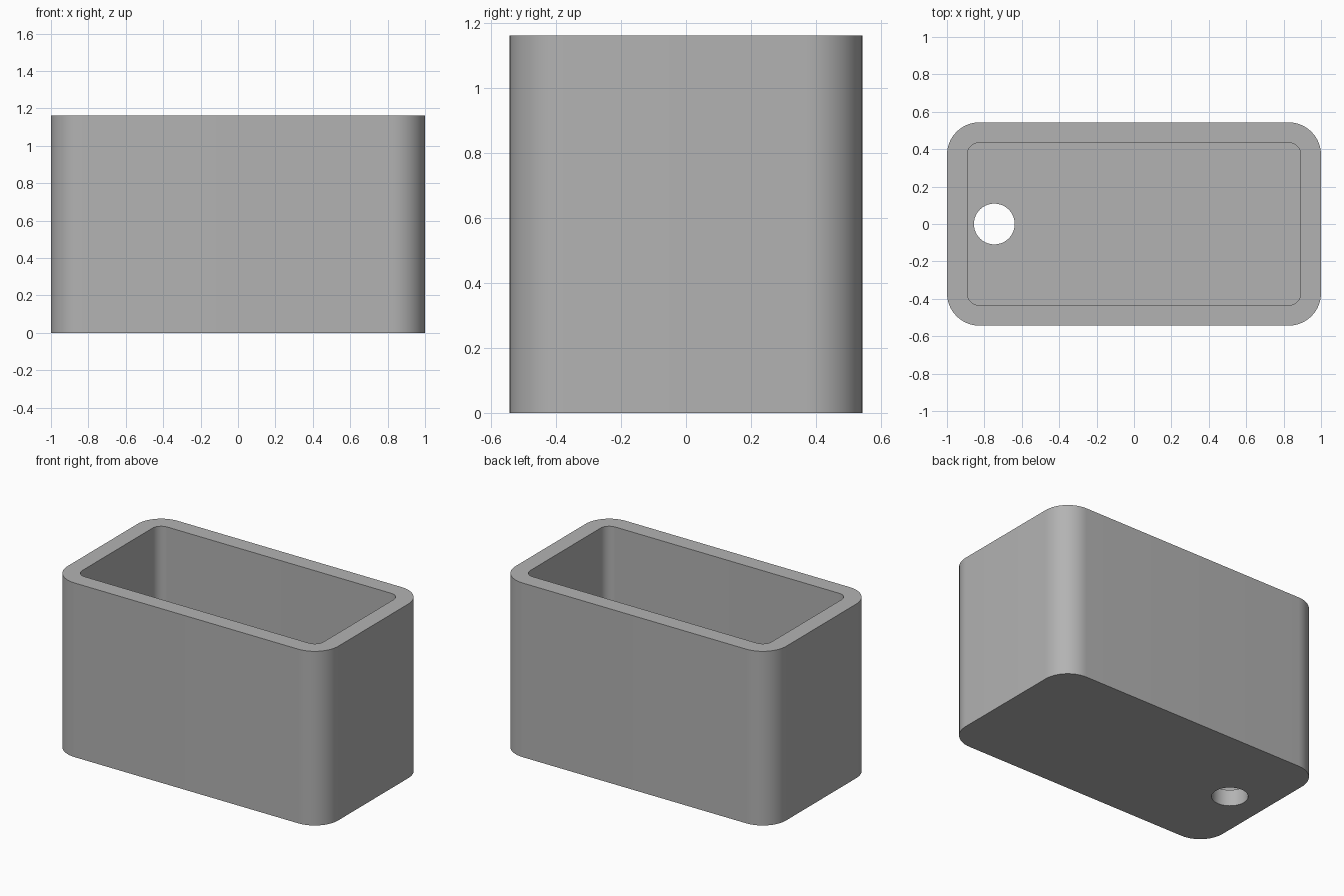
import bpy, bmesh, math

cube = bpy.data.objects.get("Cube")
if cube:
    bpy.data.objects.remove(cube, do_unlink=True)

HALF_X, HALF_Y, HEIGHT = 1.0, 0.5435, 1.163
WALL = 0.1087          # wall and floor thickness
OUTER_R, INNER_R = 0.174, 0.065
HOLE_X, HOLE_R = -0.747, 0.109

grey = bpy.data.materials.new("plain grey")
grey.use_nodes = True
colour = (0.45, 0.45, 0.45, 1)
grey.diffuse_color = colour
grey.node_tree.nodes["Principled BSDF"].inputs["Base Color"].default_value = colour


def rounded_prism(name, hx, hy, r, z0, z1, cx=0, steps=16):
    """Upright prism with rounded corners; hx = hy = r gives a cylinder."""
    points = []
    for i, (sx, sy) in enumerate(((1, 1), (-1, 1), (-1, -1), (1, -1))):
        for k in range(steps + 1):
            a = math.pi / 2 * (i + k / steps)
            points.append((cx + sx * (hx - r) + r * math.cos(a),
                           sy * (hy - r) + r * math.sin(a), z0))
    bm = bmesh.new()
    base = bm.faces.new([bm.verts.new(p) for p in points])
    top = bmesh.ops.extrude_face_region(bm, geom=[base])["geom"]
    bmesh.ops.translate(bm, vec=(0, 0, z1 - z0),
                        verts=[g for g in top if isinstance(g, bmesh.types.BMVert)])
    bmesh.ops.remove_doubles(bm, verts=bm.verts, dist=1e-5)
    bmesh.ops.recalc_face_normals(bm, faces=bm.faces)
    mesh = bpy.data.meshes.new(name)
    bm.to_mesh(mesh)
    bm.free()
    mesh.materials.append(grey)
    obj = bpy.data.objects.new(name, mesh)
    bpy.context.collection.objects.link(obj)
    return obj


# Rounded open box, hollowed out and drilled through the floor
box = rounded_prism("open_box", HALF_X, HALF_Y, OUTER_R, 0, HEIGHT)
cutters = [
    rounded_prism("cavity_cutter", HALF_X - WALL, HALF_Y - WALL, INNER_R, WALL, HEIGHT + 0.2),
    rounded_prism("drain_hole_cutter", HOLE_R, HOLE_R, HOLE_R, -0.2, WALL + 0.2, HOLE_X),
]

bpy.ops.object.select_all(action="DESELECT")
box.select_set(True)
bpy.context.view_layer.objects.active = box
for cutter in cutters:
    cutter.hide_render = True
    cut = box.modifiers.new(cutter.name, "BOOLEAN")
    cut.operation = "DIFFERENCE"
    cut.solver = "EXACT"
    cut.object = cutter
    bpy.ops.object.modifier_apply(modifier=cut.name)
    bpy.data.objects.remove(cutter, do_unlink=True)

bpy.ops.object.shade_smooth_by_angle(angle=math.radians(30))
